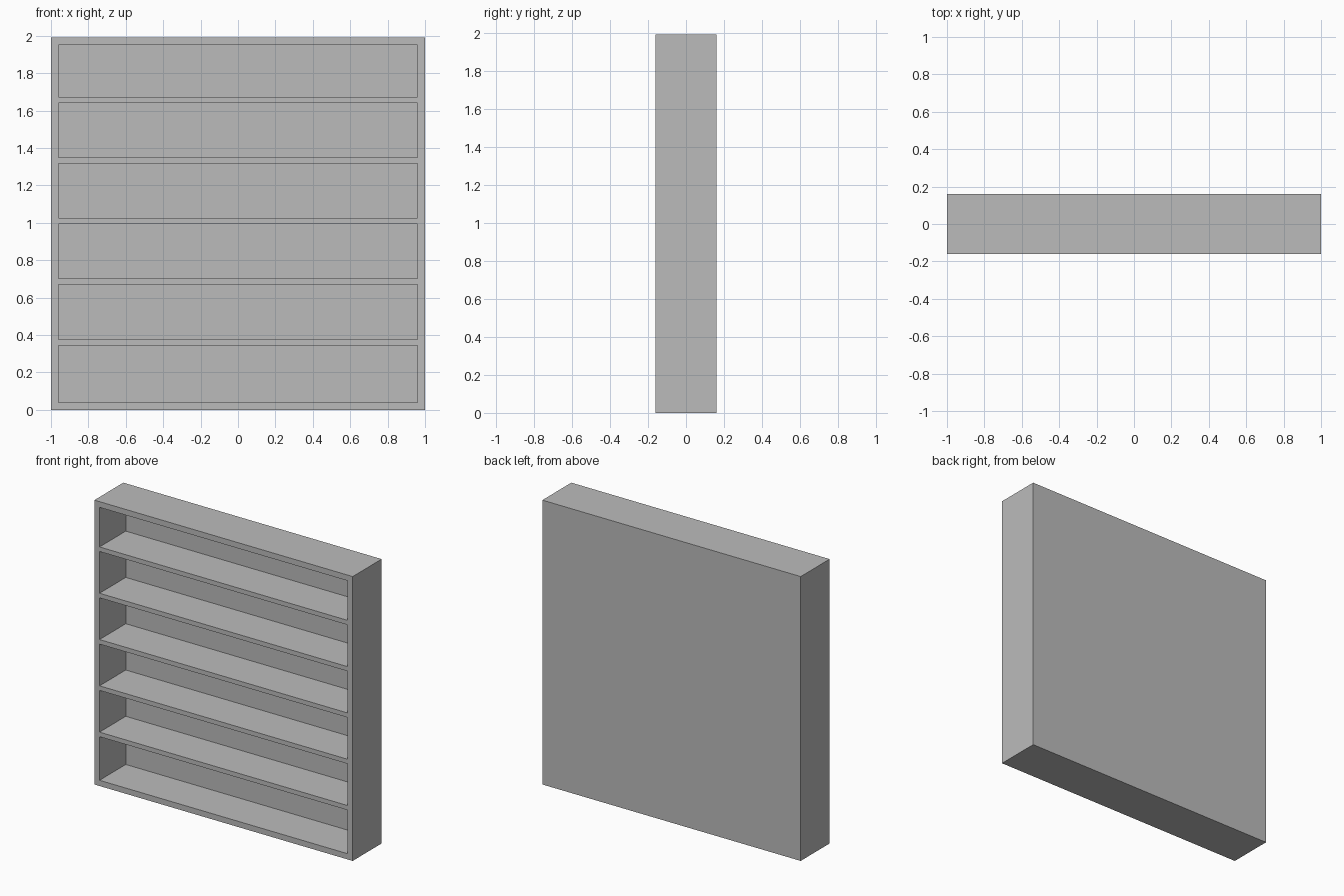
import bpy
import bmesh
from mathutils import Matrix, Vector

cube = bpy.data.objects.get("Cube")
if cube:
    bpy.data.objects.remove(cube, do_unlink=True)

WIDTH, DEPTH, HEIGHT = 2.0, 0.32, 1.99
BOARD = 0.04          # frame thickness
BACK = 0.03           # back panel thickness
SHELF = 0.032         # shelf thickness
FIRST, PITCH, COUNT = 0.345, 0.324, 5

grey = bpy.data.materials.new("plain grey")
grey.use_nodes = True
grey.diffuse_color = (0.5, 0.5, 0.5, 1)
grey.node_tree.nodes["Principled BSDF"].inputs["Base Color"].default_value = (0.5, 0.5, 0.5, 1)


def box(bm, size, centre):
    matrix = Matrix.Translation(centre) @ Matrix.Diagonal((*size, 1))
    bmesh.ops.create_cube(bm, size=1, matrix=matrix)


def finish(bm, name):
    bmesh.ops.recalc_face_normals(bm, faces=bm.faces[:])
    mesh = bpy.data.meshes.new(name)
    bm.to_mesh(mesh)
    bm.free()
    mesh.materials.append(grey)
    obj = bpy.data.objects.new(name, mesh)
    bpy.context.collection.objects.link(obj)
    return obj


# Open-fronted case: inset the front face and push it back to the back panel
bm = bmesh.new()
box(bm, (WIDTH, DEPTH, HEIGHT), (0, 0, HEIGHT / 2))
bm.normal_update()
front = min(bm.faces, key=lambda f: f.calc_center_median().y)
bmesh.ops.inset_region(bm, faces=[front], thickness=BOARD, use_even_offset=True)
pushed = bmesh.ops.extrude_discrete_faces(bm, faces=[front])["faces"]
bmesh.ops.translate(bm, verts=pushed[0].verts[:], vec=Vector((0, DEPTH - BACK, 0)))
finish(bm, "case")

# Evenly spaced shelves fitted between the sides
for i in range(COUNT):
    bm = bmesh.new()
    z = FIRST + i * PITCH + SHELF / 2
    box(bm, (WIDTH - 2 * BOARD, DEPTH - BACK, SHELF), (0, -BACK / 2, z))
    finish(bm, f"shelf_{i + 1}")
